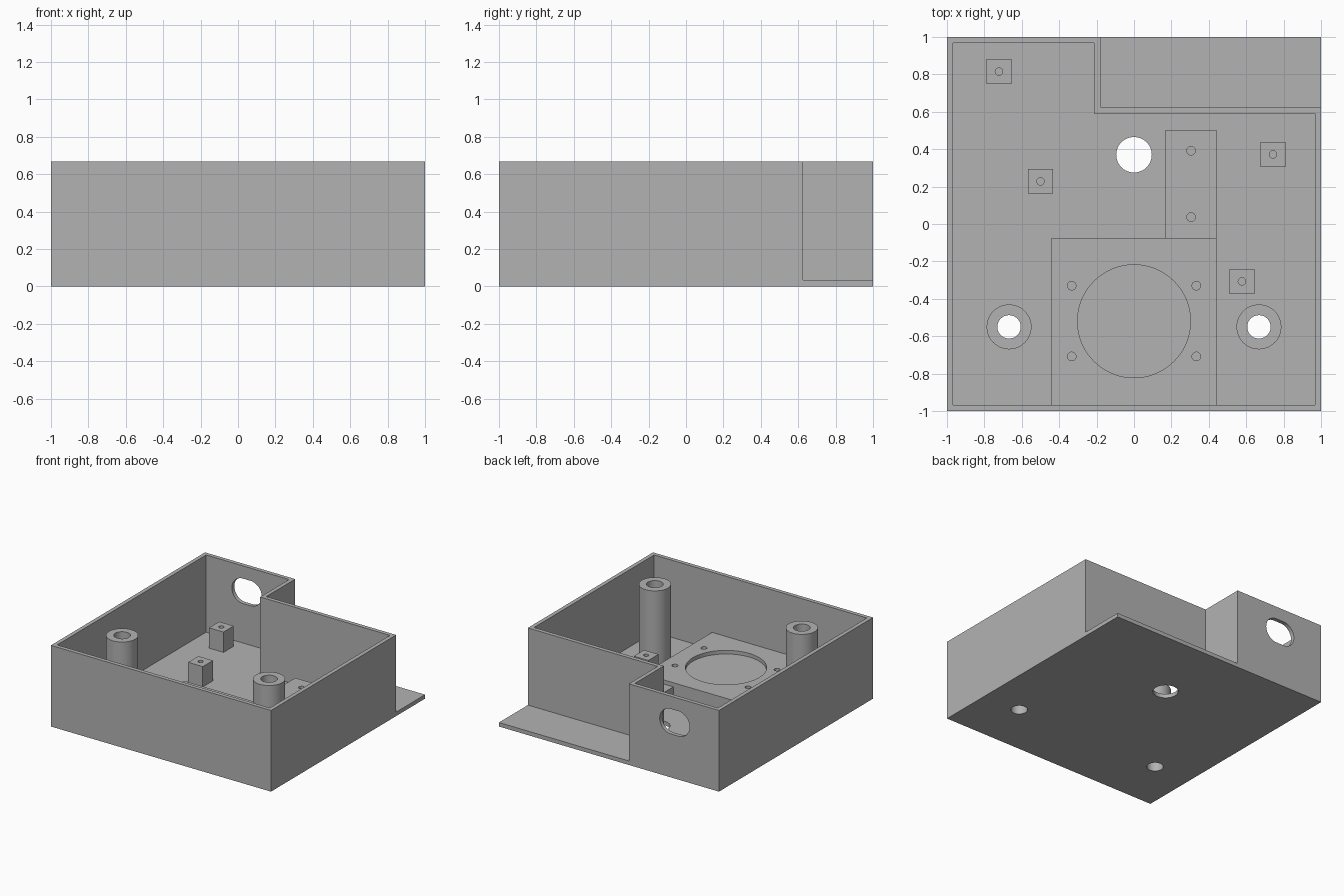
import bpy, bmesh, math

cube = bpy.data.objects.get("Cube")
if cube:
    bpy.data.objects.remove(cube, do_unlink=True)

T = 0.033      # floor and wall thickness
H = 0.667      # overall height
NX, NY = -0.18, 0.625   # inner corner of the cut-away notch

grey = bpy.data.materials.new("plain grey")
grey.use_nodes = True
COLOUR = (0.45, 0.45, 0.45, 1)
grey.diffuse_color = COLOUR
grey.node_tree.nodes["Principled BSDF"].inputs["Base Color"].default_value = COLOUR


def prism(name, outline, z0, z1):
    """Extrude a counter-clockwise xy outline from z0 to z1."""
    bm = bmesh.new()
    face = bm.faces.new([bm.verts.new((x, y, z0)) for x, y in outline])
    top = bmesh.ops.extrude_face_region(bm, geom=[face])
    verts = [v for v in top["geom"] if isinstance(v, bmesh.types.BMVert)]
    bmesh.ops.translate(bm, vec=(0, 0, z1 - z0), verts=verts)
    bmesh.ops.recalc_face_normals(bm, faces=bm.faces)
    mesh = bpy.data.meshes.new(name)
    bm.to_mesh(mesh)
    bm.free()
    mesh.materials.append(grey)
    obj = bpy.data.objects.new(name, mesh)
    bpy.context.collection.objects.link(obj)
    return obj


def box(name, x0, x1, y0, y1, z0, z1):
    return prism(name, [(x0, y0), (x1, y0), (x1, y1), (x0, y1)], z0, z1)


def circle(x, y, r, n=48):
    return [(x + r * math.cos(2 * math.pi * i / n),
             y + r * math.sin(2 * math.pi * i / n)) for i in range(n)]


def rod(name, x, y, r, z0, z1, n=48):
    return prism(name, circle(x, y, r, n), z0, z1)


def cut(obj, cutters):
    """Subtract each cutter, keep the result as plain mesh, drop the cutters."""
    for c in cutters:
        c.hide_render = True
        mod = obj.modifiers.new("cut", "BOOLEAN")
        mod.operation = "DIFFERENCE"
        mod.solver = "EXACT"
        mod.object = c
    bpy.context.view_layer.update()
    graph = bpy.context.evaluated_depsgraph_get()
    mesh = bpy.data.meshes.new_from_object(obj.evaluated_get(graph))
    obj.modifiers.clear()
    obj.data = mesh
    for c in cutters:
        bpy.data.objects.remove(c, do_unlink=True)


def smooth(obj):
    bpy.ops.object.select_all(action="DESELECT")
    obj.select_set(True)
    bpy.context.view_layer.objects.active = obj
    bpy.ops.object.shade_smooth_by_angle(angle=math.radians(30))


POSTS = [("right_post", -0.668), ("left_post", 0.668)]
POST_Y, BORE = -0.55, 0.0625

# Casing: open tray with a stepped back corner and a projecting floor ledge
casing = box("casing", -1, 1, -1, 1, 0, H)
w = 1 - T
cavity = prism("cavity", [(-w, -w), (w, -w), (w, NY - T), (NX - T, NY - T),
                          (NX - T, w), (-w, w)], T, 1)
notch = box("notch", NX, 1.2, NY, 1.2, T, 1)
cable_hole = rod("cable_hole", 0, 0.37, 0.095, -0.1, 0.1)

# Rounded slot through the back wall
slot_r, slot_l = 0.103, 0.033
slot = prism("slot", [(x + math.copysign(slot_l, x), y)
                      for x, y in circle(0, 0, slot_r, 50)], -0.1, 0.1)
slot.rotation_euler.x = math.pi / 2
slot.location = (-0.597, 1, 0.46)

bores = [rod("bore", x, POST_Y, BORE, -0.1, 0.1) for _, x in POSTS]
cut(casing, [cavity, notch, cable_hole, slot] + bores)
smooth(casing)

# Tall hollow screw posts
for name, x in POSTS:
    post = rod(name, x, POST_Y, 0.12, T, H)
    cut(post, [rod("bore", x, POST_Y, BORE, -0.1, 1)])
    smooth(post)

# Raised plate with a shallow round recess and four screw holes
PLATE = 0.172
plate = box("round_recess_plate", -0.44, 0.44, -w, -0.075, T, PLATE)
holes = [rod("hole", sx * 0.333, y, 0.023, 0.07, 1, 24)
         for sx in (-1, 1) for y in (-0.33, -0.708)]
cut(plate, [rod("recess", 0, -0.52, 0.302, PLATE - 0.03, 1, 72)] + holes)
smooth(plate)

# Lower strip behind the plate with two screw holes
strip = box("mounting_strip", 0.168, 0.44, -0.075, 0.503, T, 0.138)
cut(strip, [rod("hole", 0.305, y, 0.023, 0.07, 1, 24) for y in (0.037, 0.392)])
smooth(strip)

# Square standoffs with pilot holes
for i, (x, y) in enumerate([(-0.722, 0.815), (-0.5, 0.228), (0.743, 0.372), (0.577, -0.307)]):
    h = 0.066
    standoff = box(f"standoff_{i + 1}", x - h, x + h, y - h, y + h, T, 0.2)
    cut(standoff, [rod("hole", x, y, 0.02, 0.07, 1, 24)])
    smooth(standoff)
